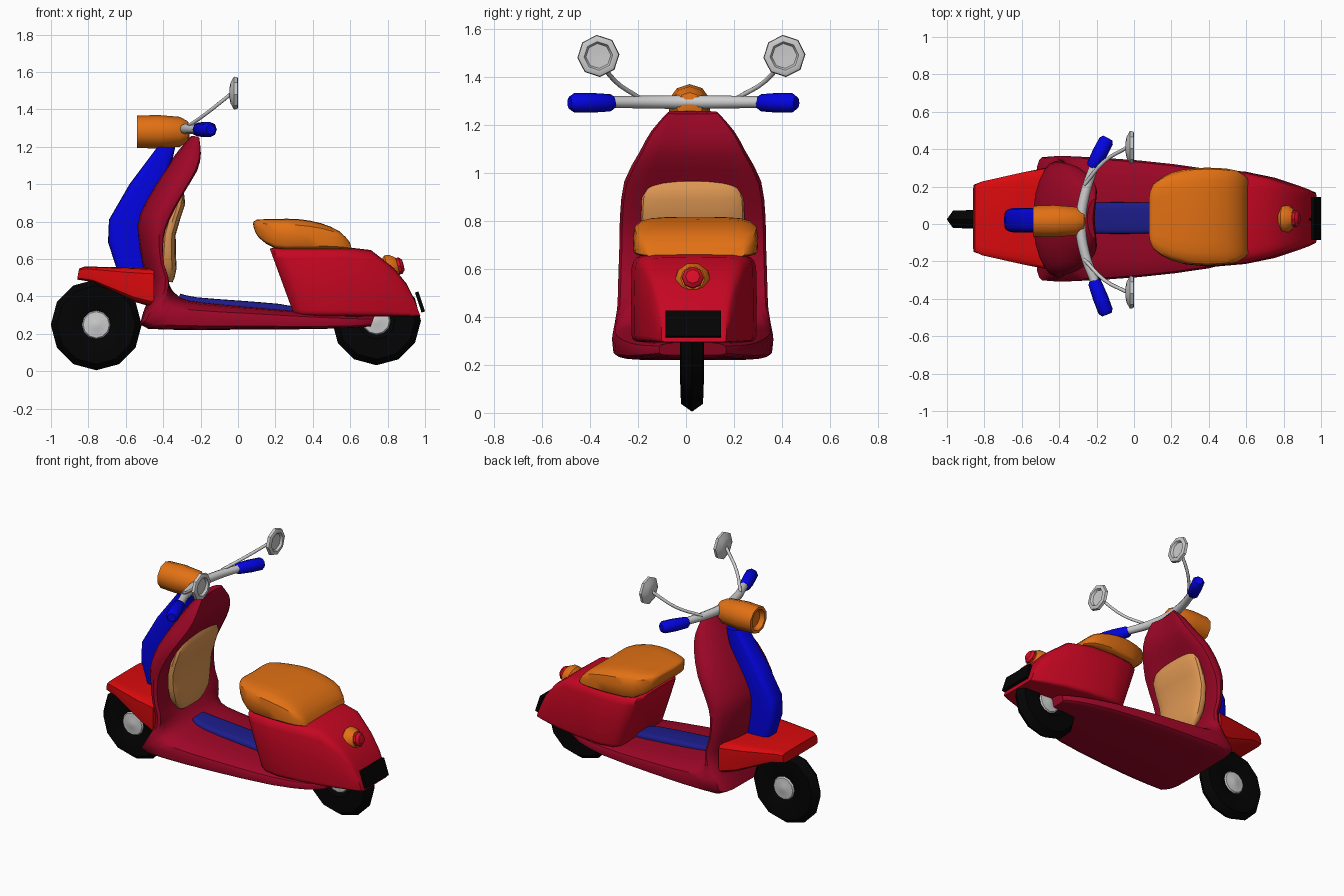
import bpy, bmesh
from math import sin, cos, pi
from mathutils import Vector

if "Cube" in bpy.data.objects:
    bpy.data.objects.remove(bpy.data.objects["Cube"])

COLOURS = {
    "crimson": (0.34, 0.002, 0.02), "red": (0.56, 0.002, 0.016),
    "bright_red": (0.70, 0.003, 0.004), "orange": (0.76, 0.165, 0.007),
    "tan": (0.75, 0.32, 0.09), "blue": (0.001, 0.001, 0.76),
    "navy": (0.012, 0.012, 0.26), "black": (0.001, 0.001, 0.001),
    "lamp_red": (0.7, 0.004, 0.02)}
MATS = {}
for key, rgb in COLOURS.items():
    MATS[key] = bpy.data.materials.new(key)
    MATS[key].diffuse_color = (*rgb, 1)


def finish(ob, colour, angle=40):
    if colour:
        ob.data.materials.append(MATS[colour])
    bpy.ops.object.select_all(action='DESELECT')
    ob.select_set(True)
    bpy.context.view_layer.objects.active = ob
    if ob.type == 'CURVE':
        bpy.ops.object.convert(target='MESH')
        ob = bpy.context.object
    bpy.ops.object.shade_smooth_by_angle(angle=angle * pi / 180)
    return ob


def skin(name, rings, colour, angle=40):
    """Bridge rings of points into a closed mesh."""
    bm = bmesh.new()
    rows = [[bm.verts.new(p) for p in ring] for ring in rings]
    n = len(rows[0])
    for a, b in zip(rows, rows[1:]):
        for i in range(n):
            j = (i + 1) % n
            bm.faces.new((a[i], a[j], b[j], b[i]))
    bm.faces.new(rows[0])
    bm.faces.new(rows[-1])
    bmesh.ops.recalc_face_normals(bm, faces=bm.faces)
    me = bpy.data.meshes.new(name)
    bm.to_mesh(me)
    bm.free()
    ob = bpy.data.objects.new(name, me)
    bpy.context.collection.objects.link(ob)
    return finish(ob, colour, angle)


def refine(st):
    """Insert a smooth in-between station between each pair."""
    out = []
    for i in range(len(st) - 1):
        p = [st[max(0, min(len(st) - 1, i + k))] for k in (-1, 0, 1, 2)]
        out += [st[i], tuple((-a + 9 * b + 9 * c - d) / 16 for a, b, c, d in zip(*p))]
    return out + [st[-1]]


def ribs(name, stations, colour, y=0.028, n=3.0, low=None, bow=0.0, segs=20,
         angle=40, dip=0.0, smooth=True):
    """Loft rounded ribs; station = x1, z1, x2, z2 (side-view edges), half width.
    n and low set how square the second and the first edge are."""
    rings = []
    for x1, z1, x2, z2, hw in refine(stations) if smooth else stations:
        mid = Vector(((x1 + x2) / 2, 0, (z1 + z2) / 2))
        half = Vector(((x2 - x1) / 2, 0, (z2 - z1) / 2))
        # bow only the upright part of the loft
        b = bow * min(1, max(0, (mid.z - 0.35) / 0.15)) * min(1, hw / 0.28)
        ring = []
        for i in range(segs):
            c, s = cos(2 * pi * i / segs), sin(2 * pi * i / segs)
            e = 2 / (low if low and s < 0 and b == 0 else n)
            u = abs(c) ** e * (1 if c > 0 else -1)
            v = abs(s) ** e * (1 if s > 0 else -1)
            p = mid + half * v
            ring.append((p.x + b * u * u, y + hw * u, p.z - dip * max(v, 0) * (1 - u * u)))
        rings.append(ring)
    return skin(name, rings, colour, angle)


def lathe(name, profile, origin, axis, colour, segs=12, turn=0.0):
    """Revolve (radius, height) points about an axis through origin."""
    q = Vector(axis).to_track_quat('Z', 'Y')
    rings = [[Vector(origin) + q @ Vector((r * cos(2 * pi * (i + turn) / segs),
                                           r * sin(2 * pi * (i + turn) / segs), h))
              for i in range(segs)] for r, h in profile]
    return skin(name, rings, colour)


def tube(name, pts, colour, smooth=False):
    """Tube through (x, y, z, radius) points."""
    cu = bpy.data.curves.new(name, 'CURVE')
    cu.dimensions = '3D'
    cu.bevel_depth, cu.bevel_resolution, cu.use_fill_caps = 1.0, 2, True
    sp = cu.splines.new('BEZIER' if smooth else 'POLY')
    if smooth:
        sp.resolution_u = 4
        sp.bezier_points.add(len(pts) - 1)
        for p, (x, y, z, r) in zip(sp.bezier_points, pts):
            p.co, p.radius = (x, y, z), r
            p.handle_left_type = p.handle_right_type = 'AUTO'
    else:
        sp.points.add(len(pts) - 1)
        for p, (x, y, z, r) in zip(sp.points, pts):
            p.co, p.radius = (x, y, z, 1), r
    ob = bpy.data.objects.new(name, cu)
    bpy.context.collection.objects.link(ob)
    return finish(ob, colour, 60)


# Leg shield flowing into the floorboard
ribs("leg_shield_and_floor", [
    (-.25, 1.258, -.22, 1.245, .105), (-.31, 1.19, -.21, 1.16, .172),
    (-.37, 1.11, -.23, 1.07, .22), (-.45, .99, -.315, .94, .285),
    (-.53, .84, -.39, .80, .303), (-.54, .73, -.425, .70, .305),
    (-.515, .57, -.425, .57, .31), (-.475, .40, -.375, .465, .315),
    (-.525, .25, -.31, .395, .335), (-.38, .222, -.20, .370, .332),
    (0, .222, .05, .345, .312), (.40, .225, .40, .315, .265),
    (.62, .232, .62, .30, .20), (.71, .24, .73, .295, .14)],
    "crimson", bow=.06, n=2.8, low=6)

# Rear body
ribs("rear_body", [
    (.30, .30, .17, .655, .18), (.31, .297, .19, .66, .22),
    (.35, .295, .25, .662, .25), (.44, .293, .38, .665, .262),
    (.60, .293, .56, .665, .248), (.76, .293, .71, .648, .215),
    (.88, .293, .83, .555, .175), (.94, .293, .90, .47, .152),
    (.975, .295, .94, .39, .135)], "red", y=.033, n=7, low=14, segs=24, smooth=False)

# Seat
ribs("seat", [
    (.085, .765, .08, .80, .11), (.11, .715, .10, .82, .175),
    (.20, .655, .20, .825, .235), (.32, .65, .32, .825, .258),
    (.45, .65, .44, .803, .26), (.56, .65, .54, .76, .245),
    (.61, .65, .595, .70, .205)], "orange", y=.04, n=3.4, low=8, dip=.012)

# Knee pad on the back of the shield
ribs("knee_pad", [
    (-.34, .972, -.295, .965, .17), (-.36, .90, -.283, .89, .212),
    (-.41, .73, -.333, .73, .21), (-.42, .57, -.328, .55, .18),
    (-.40, .48, -.35, .475, .11)], "tan", n=3)

# Front spine
ribs("front_spine", [
    (-.43, 1.2, -.335, 1.2, .06), (-.58, 1.0, -.38, 1.0, .065),
    (-.69, .81, -.48, .81, .066), (-.695, .69, -.49, .69, .066),
    (-.65, .55, -.48, .55, .062)], "blue", y=.02, n=4, smooth=False)

# Front fender
ribs("front_fender", [
    (-.86, .49, -.85, .548, .18), (-.77, .475, -.82, .56, .20),
    (-.55, .37, -.60, .555, .25), (-.45, .34, -.45, .55, .275)],
    "bright_red", y=.03, n=7, angle=30, smooth=False)

# Floor mat
ribs("floor_mat", [
    (-.32, .36, -.31, .415, .06), (-.22, .34, -.22, .395, .082),
    (0, .32, 0, .378, .084), (.22, .30, .22, .36, .08),
    (.32, .29, .32, .34, .07)], "navy", y=.032, n=4)

# Wheels
tyre = [(.08, -.035), (.10, -.05), (.21, -.046), (.243, 0)]
tyre += [(r, -h) for r, h in tyre[-2::-1]]
hub = [(.02, -.05), (.03, -.047), (.07, -.044), (.08, -.03)]
hub += [(r, -h) for r, h in hub[::-1]]
for side, x, z, r in (("front", -.758, .248, 1), ("rear", .74, .27, .98)):
    lathe(side + "_tyre", [(a * r, h) for a, h in tyre], (x, .025, z), (0, 1, 0), "black", 12)
    lathe(side + "_hub", hub, (x, .025, z), (0, 1, 0), None, 12)

# Headlight with recessed front
lathe("headlight", [(.03, -.15), (.055, -.143), (.08, -.10), (.09, .02), (.086, .13),
                    (.068, .13), (.055, .10), (.02, .095)],
      (-.41, .015, 1.28), (-1, 0, 0), "orange", 10, .5)

# Handlebar and grips
tube("handlebar", [(-.205, -.32, 1.295, .024), (-.265, -.15, 1.295, .027),
                   (-.285, 0, 1.295, .029), (-.265, .15, 1.295, .027),
                   (-.21, .32, 1.295, .024)], None, True)
for name, a, b in (("left_grip", (-.215, -.30), (-.145, -.485)),
                   ("right_grip", (-.225, .30), (-.14, .46))):
    A, B = Vector((*a, 1.292)), Vector((*b, 1.292))
    tube(name, [(*A.lerp(B, t), r) for t, r in
                ((0, .026), (.08, .036), (.5, .041), (.9, .04), (1, .027))], "blue")

# Mirrors on stalks
for name, y0, y1 in (("left", -.19, -.365), ("right", .21, .41)):
    tube(name + "_mirror_stalk", [(-.265, y0, 1.31, .010),
                                  (-.16, y0 + .62 * (y1 - y0), 1.385, .010),
                                  (-.035, y1, 1.485, .010)], None, True)
    lathe(name + "_mirror", [(.03, -.045), (.055, -.04), (.088, -.022), (.085, -.004), (.078, 0),
                             (.06, 0), (.052, -.014), (.01, -.016)],
          (0, y1, 1.487), (1, 0, 0), None, 8, .1)

# Tail light
tail_axis = (.97, 0, .25)
lathe("tail_light_housing", [(.035, -.08), (.078, -.03), (.074, -.005), (.05, .025), (.02, .027)],
      (.83, .028, .555), tail_axis, "orange", 10)
lathe("tail_light_lens", [(.045, 0), (.045, .04), (.03, .055), (.01, .057)],
      (.83, .028, .555), tail_axis, "lamp_red", 8)

# Number plate
bpy.ops.mesh.primitive_cube_add(size=1, location=(.973, .03, .37), rotation=(0, -.32, 0))
plate = bpy.context.object
plate.name = "rear_plate"
plate.scale = (.02, .23, .112)
finish(plate, "black", 30)

for m in bpy.data.materials:
    if m.users and not m.is_grease_pencil:
        m.use_nodes = True
        m.node_tree.nodes["Principled BSDF"].inputs["Base Color"].default_value = m.diffuse_color
